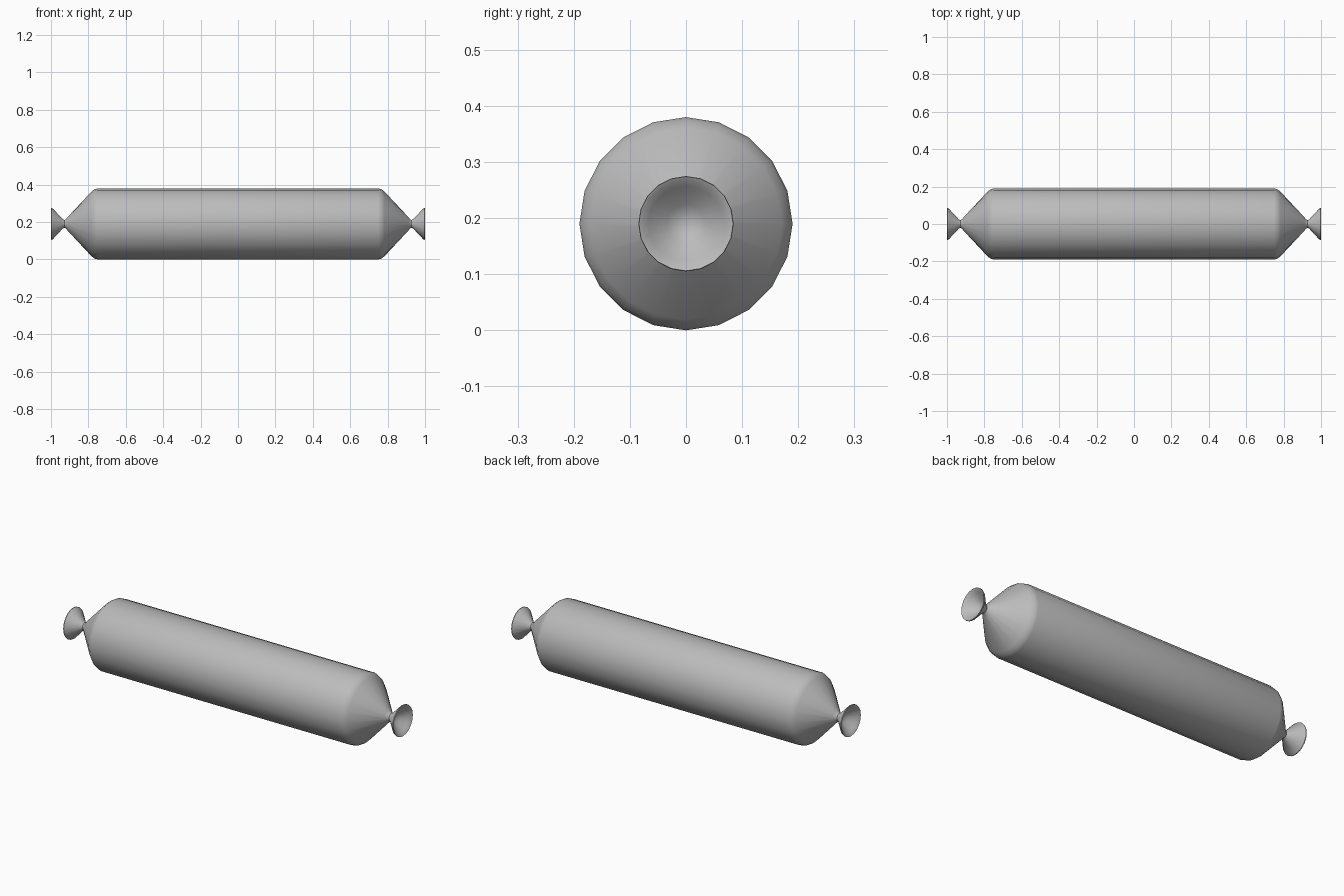
import bpy, bmesh, math
from mathutils import Vector

SIDES = 20
CENTRE = Vector((0, 0, 0.19))

cube = bpy.data.objects.get("Cube")
if cube:
    bpy.data.objects.remove(cube, do_unlink=True)

grey = bpy.data.materials.new("casing_grey")
grey.use_nodes = True
grey.diffuse_color = (0.5, 0.5, 0.5, 1)
grey.node_tree.nodes["Principled BSDF"].inputs["Base Color"].default_value = (0.5, 0.5, 0.5, 1)


def lathe(name, profile):
    """Revolve (x, radius) points around the long axis."""
    bm = bmesh.new()
    verts = [bm.verts.new((x, 0, r)) for x, r in profile]
    edges = [bm.edges.new(pair) for pair in zip(verts, verts[1:])]
    bmesh.ops.spin(bm, geom=verts + edges, cent=(0, 0, 0), axis=(1, 0, 0),
                   angle=math.tau, steps=SIDES, use_duplicate=False)
    bmesh.ops.remove_doubles(bm, verts=bm.verts, dist=0.0005)
    bmesh.ops.recalc_face_normals(bm, faces=bm.faces)
    bmesh.ops.translate(bm, verts=bm.verts, vec=CENTRE)
    mesh = bpy.data.meshes.new(name)
    bm.to_mesh(mesh)
    bm.free()
    mesh.materials.append(grey)
    obj = bpy.data.objects.new(name, mesh)
    bpy.context.collection.objects.link(obj)
    bpy.ops.object.select_all(action='DESELECT')
    obj.select_set(True)
    bpy.context.view_layer.objects.active = obj
    bpy.ops.object.shade_smooth_by_angle(angle=math.radians(40))
    return obj


# Long body with softened shoulders, tapering to a pinched neck at each end
shoulder = [(0.75, 0.19), (0.768, 0.185), (0.785, 0.171), (0.912, 0.035),
            (0.92, 0.025), (0.928, 0.021)]
lathe("body", [(-x, r) for x, r in reversed(shoulder)] + shoulder)

# Flared, hollow knot beyond each neck
knot = [(0.928, 0.021), (0.936, 0.024), (0.99, 0.082), (0.996, 0.085),
        (1.0, 0.084), (0.998, 0.08), (0.985, 0.067), (0.955, 0.034),
        (0.946, 0.018), (0.943, 0)]
for name, side in (("left_end", 1), ("right_end", -1)):
    lathe(name, [(side * x, r) for x, r in knot])
